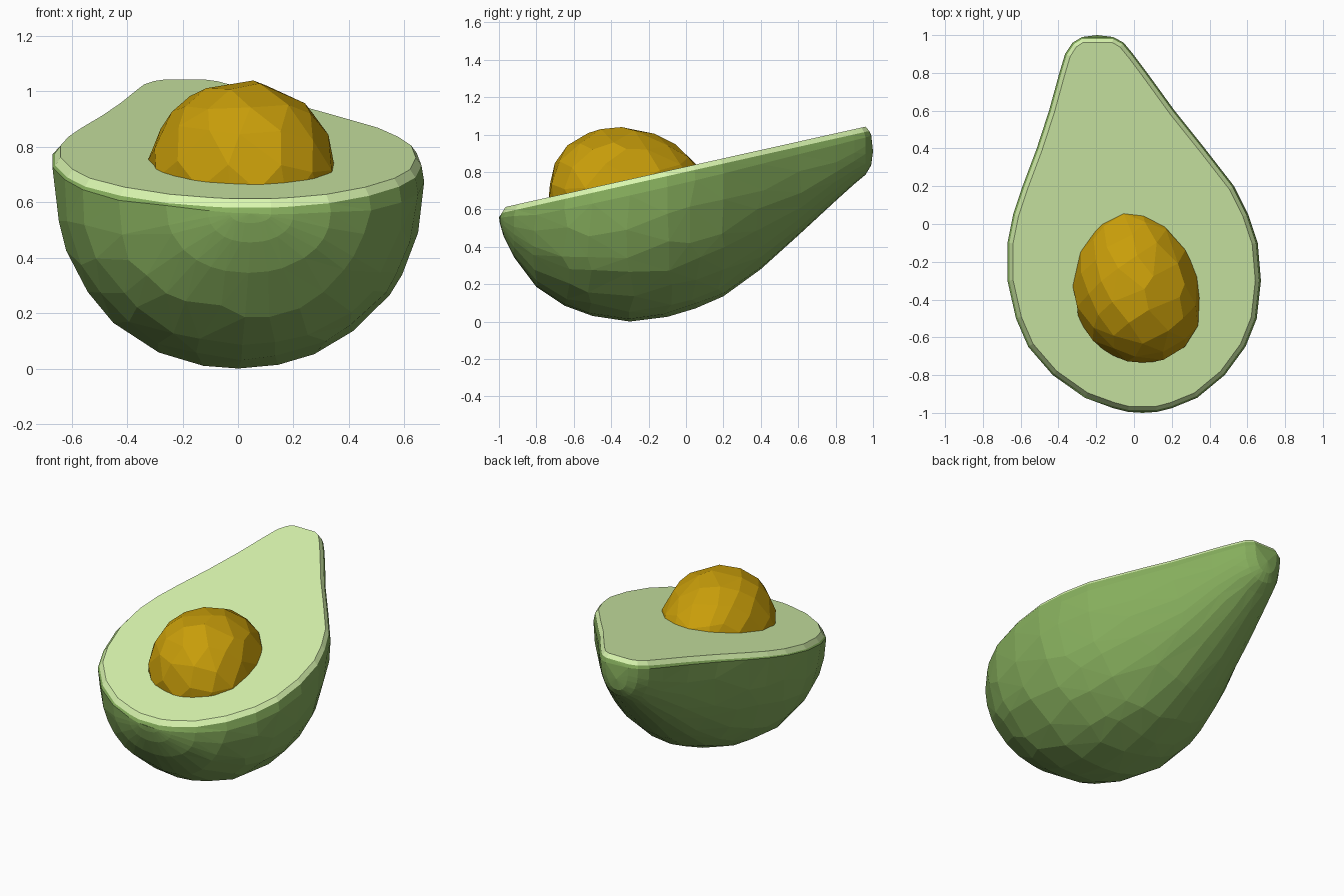
import bpy, bmesh, math, random

if "Cube" in bpy.data.objects:
    bpy.data.objects.remove(bpy.data.objects["Cube"])

random.seed(4)

# Stations along the fruit: y, left x, right x, bottom z
STATIONS = [
    (-0.995, -0.03, 0.12, 0.525), (-0.975, -0.11, 0.20, 0.455), (-0.92, -0.26, 0.335, 0.345),
    (-0.80, -0.43, 0.48, 0.185), (-0.65, -0.56, 0.59, 0.085), (-0.50, -0.625, 0.65, 0.03),
    (-0.30, -0.67, 0.672, 0.0), (-0.10, -0.67, 0.655, 0.025), (0.05, -0.64, 0.605, 0.07),
    (0.20, -0.59, 0.53, 0.135), (0.40, -0.515, 0.375, 0.28), (0.60, -0.45, 0.215, 0.46),
    (0.80, -0.395, 0.07, 0.645), (0.90, -0.365, -0.005, 0.735), (0.96, -0.325, -0.055, 0.785),
    (0.99, -0.275, -0.11, 0.835)]
SEGS = 14


def cut_z(y):
    return 0.605 + 0.223 * (y + 1)


def section(y):
    for a, b in zip(STATIONS, STATIONS[1:]):
        if y <= b[0]:
            f = (y - a[0]) / (b[0] - a[0])
            return [p + (q - p) * f for p, q in zip(a[1:], b[1:])]
    return STATIONS[-1][1:]


def surface_point(y, t):
    # slightly boxy half-ellipse cross-section hanging below the rim
    xl, xr, bottom = section(y)
    power = 0.94 if y < 0.5 else 0.87
    c = math.copysign(abs(math.cos(t)) ** power, math.cos(t))
    s = max(math.sin(t), 0) ** power
    x = (xl + xr) / 2 - (xr - xl) / 2 * c
    rim = cut_z(y) - (0.06 if y > -0.9 else 0.045) - 0.04 * x * c * c
    return (x, y, rim - (rim - bottom) * s)


def inset(loop, dist, drop):
    # move a counter-clockwise rim inwards and place it just under the cut plane
    out = []
    for i, p in enumerate(loop):
        a, b = loop[i - 1], loop[(i + 1) % len(loop)]
        dx, dy = b[0] - a[0], b[1] - a[1]
        n = math.hypot(dx, dy)
        x, y = p[0] - dy / n * dist, p[1] + dx / n * dist
        out.append((x, y, cut_z(y) - drop))
    return out


def make_object(name, bm, color):
    mesh = bpy.data.meshes.new(name)
    bm.to_mesh(mesh)
    bm.free()
    mat = bpy.data.materials.new(name + "_color")
    mat.diffuse_color = (*color, 1)
    mat.use_nodes = True
    mat.node_tree.nodes["Principled BSDF"].inputs["Base Color"].default_value = mat.diffuse_color
    mesh.materials.append(mat)
    ob = bpy.data.objects.new(name, mesh)
    bpy.context.collection.objects.link(ob)
    return ob


def bridge(bm, a, b, closed=False):
    n = len(a)
    for i in range(n if closed else n - 1):
        j = (i + 1) % n
        bm.faces.new((a[i], a[j], b[j], b[i]))


# Skin: faceted loft with slightly irregular points
bm = bmesh.new()
rows = []
for k, (y, *_) in enumerate(STATIONS):
    row = []
    for i in range(SEGS + 1):
        t, yy = math.pi * i / SEGS, y
        if 0 < i < SEGS and i != SEGS // 2:
            t += random.uniform(-0.25, 0.25) * math.pi / SEGS
            if 2 < k < len(STATIONS) - 4:
                yy += random.uniform(-0.03, 0.03)
        row.append(bm.verts.new(surface_point(yy, t)))
    rows.append(row)
for a, b in zip(rows, rows[1:]):
    bridge(bm, a, b)

# Rounded end caps
for row, tip in ((rows[0], (0.045, -1.0, 0.56)), (rows[-1], (-0.195, 1.0, 0.91))):
    pole = bm.verts.new(tip)
    for i in range(len(row)):
        bm.faces.new((row[i - 1], row[i], pole))

# Rim of the skin turning in towards the cut
rim = [r[-1] for r in rows] + [r[0] for r in reversed(rows)]
rim_co = [tuple(v.co) for v in rim]
edge_co = inset(rim_co, 0.01, 0.028)
bridge(bm, rim, [bm.verts.new(c) for c in edge_co], True)
bmesh.ops.recalc_face_normals(bm, faces=bm.faces)
lowest = min(bm.faces, key=lambda f: f.calc_center_median().z)
if lowest.normal.z > 0:
    bmesh.ops.reverse_faces(bm, faces=bm.faces)
bmesh.ops.triangulate(bm, faces=bm.faces, quad_method='BEAUTY')
make_object("skin", bm, (0.235, 0.418, 0.107))

# Flesh: bevelled flat cut face
bm = bmesh.new()
outer = [bm.verts.new(c) for c in edge_co]
inner = [bm.verts.new(c) for c in inset(rim_co, 0.03, 0.0)]
bridge(bm, outer, inner, True)
top = bm.faces.new(inner)
bmesh.ops.recalc_face_normals(bm, faces=bm.faces)
top.normal_update()
if top.normal.z < 0:
    bmesh.ops.reverse_faces(bm, faces=bm.faces)
make_object("flesh", bm, (0.70, 0.93, 0.43))

# Pit: hull of evenly spread points on an egg
bm = bmesh.new()
COUNT = 100
for i in range(COUNT):
    v = 1 - 2 * (i + 0.5) / COUNT
    r = math.sqrt(1 - v * v)
    a = i * math.pi * (3 - math.sqrt(5)) + random.uniform(-0.12, 0.12)
    w = r * (1 - 0.12 * v)
    bm.verts.new((0.012 - 0.035 * v + 0.342 * w * math.cos(a),
                  -0.315 + 0.425 * v, 0.69 + 0.35 * w * math.sin(a)))
bmesh.ops.convex_hull(bm, input=bm.verts)
bmesh.ops.dissolve_limit(bm, angle_limit=math.radians(7), verts=bm.verts, edges=bm.edges)
bmesh.ops.recalc_face_normals(bm, faces=bm.faces)
make_object("pit", bm, (0.58, 0.34, 0.003))
